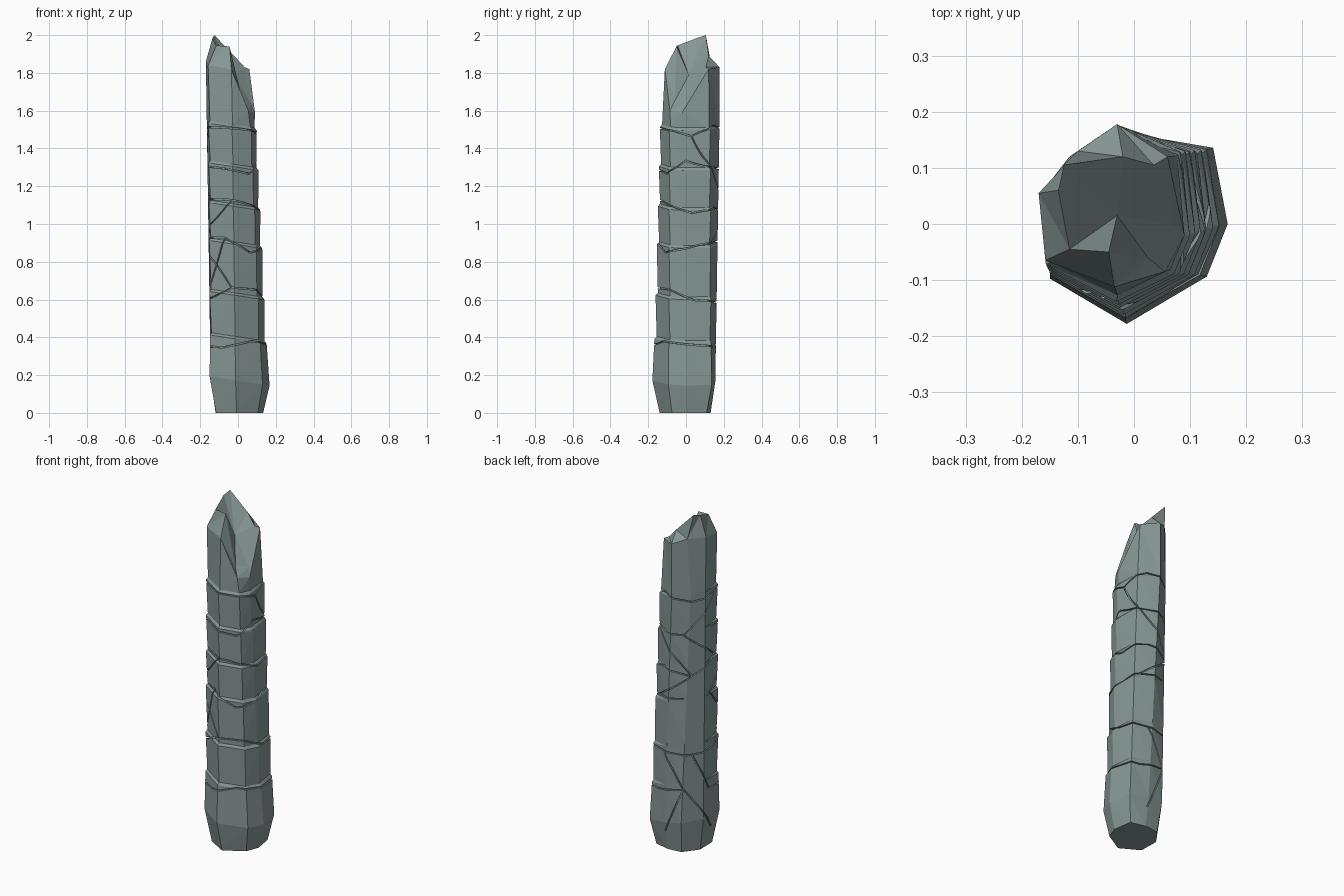
import bpy, bmesh, math, random
from mathutils import Vector
from mathutils.bvhtree import BVHTree

if "Cube" in bpy.data.objects:
    bpy.data.objects.remove(bpy.data.objects["Cube"])

random.seed(4)
# Eight-sided cross-sections: front-left corner first, going counter-clockwise
LOW = [(-.142, -.092), (-.012, -.166), (.122, -.088), (.155, 0), (.135, .13), (.03, .155), (-.07, .145), (-.145, .045)]
HIGH = [(-.152, -.07), (-.03, -.132), (.068, -.085), (.093, -.02), (.08, .125), (-.03, .177), (-.115, .12), (-.165, .055)]
STEP = [.8, 1, .8, 1, .7, 0, 0, 0]      # corners that step out at the ledges
LEDGES = [.39, .62, .89, 1.09, 1.3, 1.51]


def ring_at(bm, z, step):
    ring = []
    for i in range(8):
        p = Vector(LOW[i]).lerp(Vector(HIGH[i]), (z - .17) / 1.33)
        p += p.normalized() * step * STEP[i]
        ring.append(bm.verts.new((p.x, p.y, z - .15 * p.x)))   # ledges dip to the right
    return ring


# Column body with a chamfered foot and small ledges
bm = bmesh.new()
rings = [[bm.verts.new((x * .84 + .003, y * .84, 0)) for x, y in LOW], ring_at(bm, .17, .012)]
for z in LEDGES:
    rings += [ring_at(bm, z, .007), ring_at(bm, z + .013, -.005)]

# Broken crown: shoulder, jagged rim and the hollow facing right
SHOULDER = [(-.158, -.065, 1.84), (-.035, -.112, 1.82), (.055, -.085, 1.6), (.09, -.02, 1.59),
            (.06, .12, 1.82), (-.03, .178, 1.83), (-.10, .13, 1.86), (-.17, .055, 1.86)]
RIM = [(-.115, -.045, 1.945), (-.045, -.05, 1.94), (.025, -.06, 1.65), (.07, 0, 1.64),
       (.035, .105, 1.83), (-.02, .12, 1.89), (-.125, .105, 2), (-.135, .06, 1.985)]
for pts in (SHOULDER, RIM):
    rings.append([bm.verts.new(p) for p in pts])
for a, b in zip(rings, rings[1:]):
    for i in range(8):
        j = (i + 1) % 8
        bm.faces.new((a[i], a[j], b[j], b[i]))
bm.faces.new(rings[0][::-1])
hollow = bm.verts.new((-.03, .015, 1.79))
for i in range(8):
    bm.faces.new((rings[-1][i], rings[-1][(i + 1) % 8], hollow))
bmesh.ops.triangulate(bm, faces=[f for f in bm.faces if len(f.verts) == 4])
bmesh.ops.recalc_face_normals(bm, faces=bm.faces)
tree = BVHTree.FromBMesh(bm)
mesh = bpy.data.meshes.new("stone_column")
bm.to_mesh(mesh)
column = bpy.data.objects.new("stone_column", mesh)
bpy.context.collection.objects.link(column)

# Cracks: thin blades following the surface between (angle, height) points
cut = bmesh.new()


def crack(start, end):
    run = Vector(((end[0] - start[0]) * .14, end[1] - start[1])).normalized()
    sections = []
    for k in range(13):
        ang = start[0] + (end[0] - start[0]) * k / 12
        z = start[1] + (end[1] - start[1]) * k / 12
        out = Vector((math.cos(ang), math.sin(ang), 0))
        across = (Vector((-out.y, out.x, 0)) * -run.y + Vector((0, 0, run.x))) * .0035
        hit = tree.ray_cast(out + Vector((0, 0, z)), -out)[0]
        if hit:
            sections.append([cut.verts.new(hit + out * d + across * s)
                             for d, s in ((.015, 1), (.015, -1), (-.012, -1), (-.012, 1))])
    faces = [cut.faces.new(sections[0]), cut.faces.new(sections[-1][::-1])]
    for p, q in zip(sections, sections[1:]):
        for i in range(4):
            j = (i + 1) % 4
            faces.append(cut.faces.new((p[i], q[i], q[j], p[j])))
    bmesh.ops.recalc_face_normals(cut, faces=faces)


# Jagged rings near the ledges, joined by slanting cracks
previous = [(k * math.tau / 6 + .3, .05 + .06 * (k % 2)) for k in range(6)]
for n, z in enumerate(LEDGES):
    level = [(k * math.tau / 6 + .3 * (n % 2), z + random.uniform(-.05, .05)) for k in range(6)]
    for k in range(6):
        a, b = level[k], level[(k + 1) % 6]
        if k == 5:
            b = (b[0] + math.tau, b[1])
        if k != 2 or n % 2:
            crack(a, b)
    for k in random.sample(range(1, 5), 2):      # slanting links to the ring below
        crack(previous[k], level[k + random.choice((-1, 1))])
    previous = level
blade_mesh = bpy.data.meshes.new("crack_cutter")
cut.to_mesh(blade_mesh)
cutter = bpy.data.objects.new("crack_cutter", blade_mesh)
bpy.context.collection.objects.link(cutter)
cutter.hide_render = True
cutter.hide_viewport = True

# Carve the cracks
mod = column.modifiers.new("cracks", 'BOOLEAN')
mod.operation = 'DIFFERENCE'
mod.solver = 'EXACT'
mod.use_self = True
mod.object = cutter

# Grey-green stone
stone = bpy.data.materials.new("stone")
stone.diffuse_color = (.24, .31, .30, 1)
stone.use_nodes = True
stone.node_tree.nodes["Principled BSDF"].inputs["Base Color"].default_value = stone.diffuse_color
mesh.materials.append(stone)
blade_mesh.materials.append(stone)
